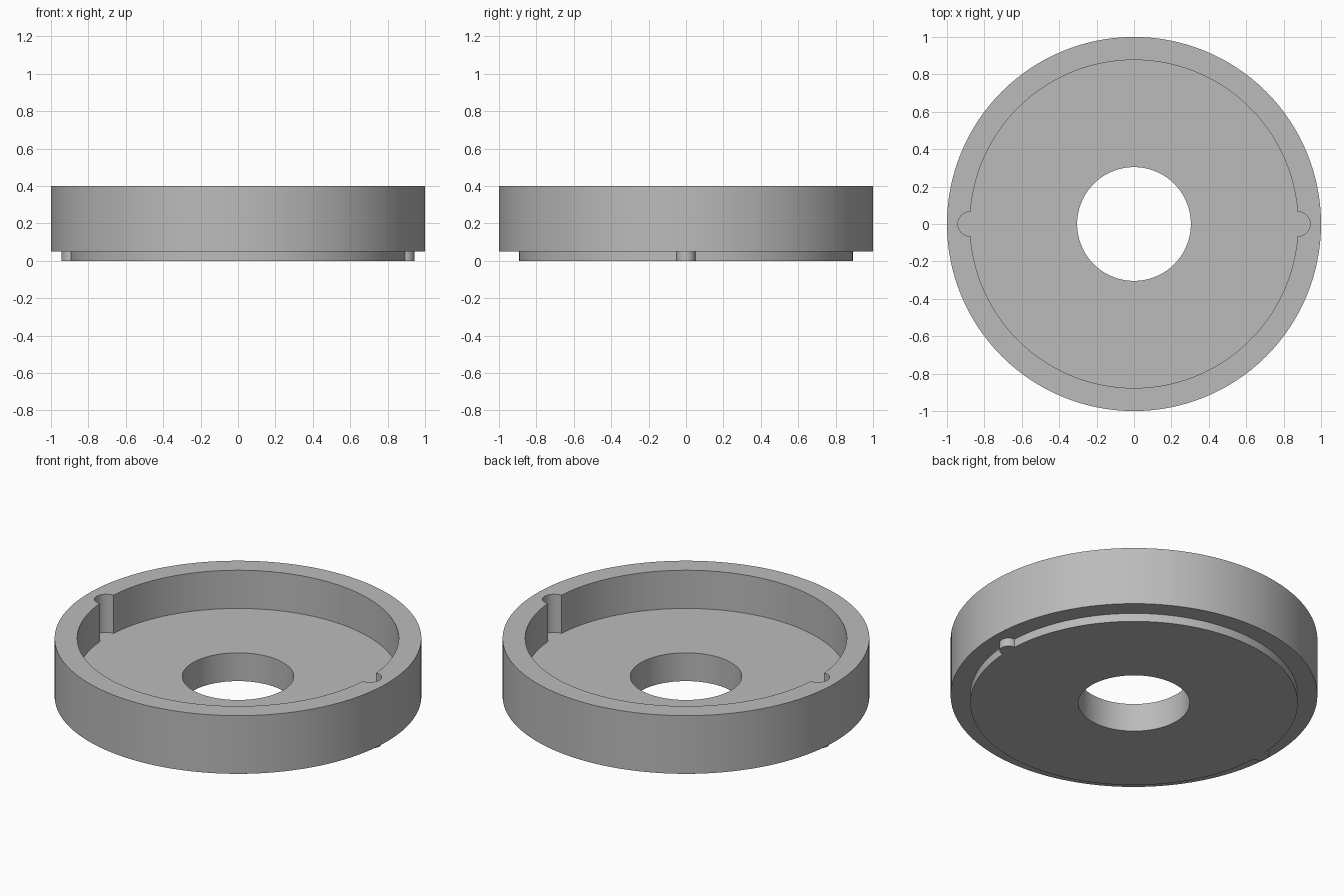
import bpy
import bmesh
from math import pi, sin, cos, asin

cube = bpy.data.objects.get("Cube")
if cube:
    bpy.data.objects.remove(cube, do_unlink=True)

grey = bpy.data.materials.new("plain grey")
grey.use_nodes = True
colour = (0.5, 0.5, 0.5, 1)
grey.diffuse_color = colour
grey.node_tree.nodes["Principled BSDF"].inputs["Base Color"].default_value = colour


def outline(radius, key=0.0, steps=64, key_steps=16):
    """Circle with an optional round key on the left and right sides."""
    a = 2 * asin(key / (2 * radius))
    pts = []
    for side in (1, -1):
        if key:
            sweep = pi / 2 + a / 2
            for i in range(key_steps):
                t = -sweep + 2 * sweep * i / key_steps
                pts.append((side * (radius + key * cos(t)), side * key * sin(t)))
        for i in range(steps):
            t = a + (pi - 2 * a) * i / steps
            pts.append((side * radius * cos(t), side * radius * sin(t)))
    return pts


def prism(name, pts, z0, z1):
    bm = bmesh.new()
    base = bm.faces.new([bm.verts.new((x, y, z0)) for x, y in pts])
    top = bmesh.ops.extrude_face_region(bm, geom=[base], use_keep_orig=True)["geom"]
    bmesh.ops.translate(bm, vec=(0, 0, z1 - z0),
                        verts=[v for v in top if isinstance(v, bmesh.types.BMVert)])
    bmesh.ops.recalc_face_normals(bm, faces=bm.faces)
    mesh = bpy.data.meshes.new(name)
    bm.to_mesh(mesh)
    bm.free()
    mesh.materials.append(grey)
    obj = bpy.data.objects.new(name, mesh)
    bpy.context.collection.objects.link(obj)
    return obj


def combine(target, tool, operation):
    tool.hide_render = True
    mod = target.modifiers.new(tool.name, "BOOLEAN")
    mod.operation, mod.object, mod.solver = operation, tool, "EXACT"
    bpy.context.view_layer.objects.active = target
    bpy.ops.object.modifier_apply(modifier=mod.name)
    bpy.data.objects.remove(tool, do_unlink=True)


# Outer ring wall, then the keyed foot, keyed recess and centre hole
body = prism("keyed_ring_cup", outline(1.0), 0.05, 0.4)
combine(body, prism("foot", outline(0.893, 0.05), 0, 0.1), "UNION")
combine(body, prism("recess", outline(0.877, 0.065), 0.17, 0.5), "DIFFERENCE")
combine(body, prism("centre_hole", outline(0.304), -0.1, 0.5), "DIFFERENCE")

# Smooth curved walls with crisp rims
bpy.ops.object.select_all(action="DESELECT")
body.select_set(True)
bpy.context.view_layer.objects.active = body
bpy.ops.object.shade_smooth_by_angle(angle=pi / 6)
